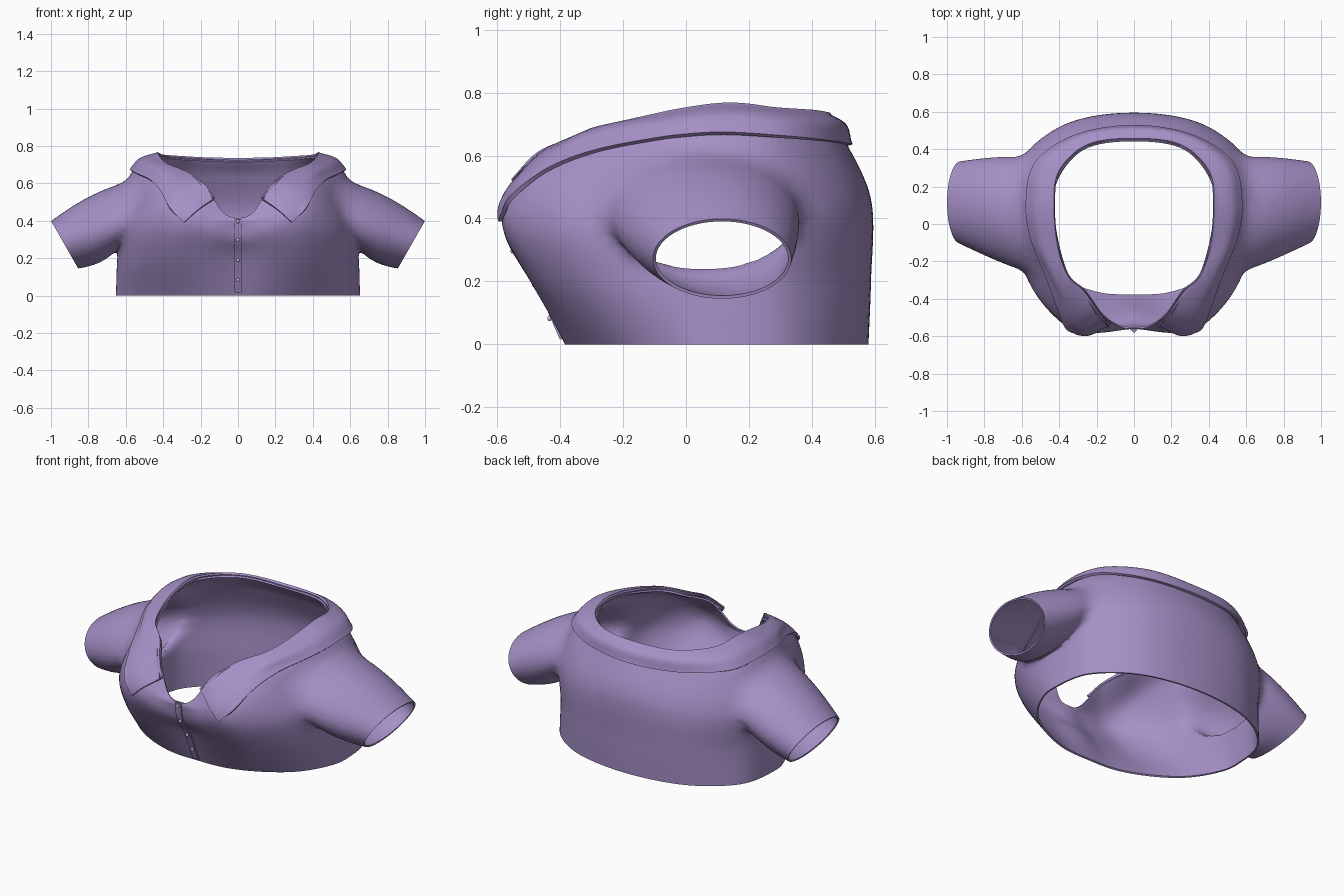
import bpy, bmesh, math
from mathutils import Vector
from mathutils.bvhtree import BVHTree

if "Cube" in bpy.data.objects:
    bpy.data.objects.remove(bpy.data.objects["Cube"])

fabric = bpy.data.materials.new("fabric")
fabric.diffuse_color = (0.38, 0.28, 0.57, 1)
fabric.use_nodes = True
fabric.node_tree.nodes["Principled BSDF"].inputs["Base Color"].default_value = fabric.diffuse_color
button_mat = bpy.data.materials.new("button")
button_mat.diffuse_color = (0.62, 0.55, 0.75, 1)
button_mat.use_nodes = True
button_mat.node_tree.nodes["Principled BSDF"].inputs["Base Color"].default_value = button_mat.diffuse_color


def flip(p):
    return Vector((-p.x, p.y, p.z))


def spline(pts, t, sym0=False, sym1=False):
    """Catmull-Rom through pts, t in 0..1; sym ends continue across x = 0."""
    p = [Vector(q) for q in pts]
    a = flip(p[1]) if sym0 else 2 * p[0] - p[1]
    b = flip(p[-2]) if sym1 else 2 * p[-1] - p[-2]
    p = [a] + p + [b]
    f = t * (len(pts) - 1)
    i = min(int(f), len(pts) - 2)
    f -= i
    p0, p1, p2, p3 = p[i:i + 4]
    return 0.5 * (2 * p1 + (p2 - p0) * f + (2 * p0 - 5 * p1 + 4 * p2 - p3) * f * f
                  + (3 * p1 - p0 - 3 * p2 + p3) * f ** 3)


def grid(bm, rows):
    vs = [[bm.verts.new(p) for p in r] for r in rows]
    for r0, r1 in zip(vs, vs[1:]):
        for k in range(len(r0) - 1):
            bm.faces.new((r0[k], r0[k + 1], r1[k + 1], r1[k]))
    return vs


def finish(name, bm, thick=0, mirror=True, mat=fabric, angle=35):
    me = bpy.data.meshes.new(name)
    bm.to_mesh(me)
    bm.free()
    ob = bpy.data.objects.new(name, me)
    bpy.context.collection.objects.link(ob)
    me.materials.append(mat)
    if mirror:
        m = ob.modifiers.new("mirror", 'MIRROR')
        m.merge_threshold = 0.0005
    if thick:
        s = ob.modifiers.new("thickness", 'SOLIDIFY')
        s.thickness, s.offset = thick, -1
    bpy.ops.object.select_all(action='DESELECT')
    ob.select_set(True)
    bpy.context.view_layer.objects.active = ob
    bpy.ops.object.convert(target='MESH')
    bpy.ops.object.shade_smooth_by_angle(angle=math.radians(angle))
    return ob


# Half torso guide lines, each running from centre front to centre back
hem = [(0, -.385, 0), (.18, -.375, 0), (.36, -.31, 0), (.52, -.2, 0), (.62, -.05, 0),
       (.652, .1, 0), (.6, .34, 0), (.36, .52, 0), (0, .58, 0)]
waist = [(0, -.475, .2), (.18, -.495, .2), (.36, -.46, .2), (.52, -.33, .2), (.615, -.15, .2),
         (.645, .08, .2), (.6, .33, .2), (.36, .53, .2), (0, .588, .2)]
chest = [(0, -.54, .3), (.17, -.57, .33), (.34, -.555, .36), (.5, -.41, .38), (.595, -.2, .4),
         (.625, .05, .42), (.605, .33, .42), (.36, .53, .43), (0, .59, .45)]
yoke = [(0, -.56, .385), (.13, -.575, .405), (.27, -.57, .46), (.38, -.47, .54), (.47, -.27, .605),
        (.565, 0, .65), (.54, .27, .645), (.32, .46, .63), (0, .515, .63)]
neck = [(0, -.56, .415), (.08, -.548, .445), (.17, -.485, .575), (.26, -.36, .64), (.36, -.26, .68),
        (.425, 0, .735), (.42, .22, .745), (.27, .405, .73), (0, .45, .72)]
COLS, ROWS = 72, 44
lines = [[spline(g, c / COLS, True, True) for c in range(COLS + 1)]
         for g in (hem, waist, chest, yoke, neck)]
rows = [[spline([l[c] for l in lines], r / ROWS) for c in range(COLS + 1)] for r in range(ROWS + 1)]
bm = bmesh.new()
grid(bm, rows)
bm.normal_update()
surface = BVHTree.FromBMesh(bm)

# Armhole cut in the torso, snapped to an ellipse
AY, AZ, RY, RZ = .05, .43, .31, .185


def arm(co):
    return (co.y - AY) / RY, (co.z - AZ) / RZ


def inside(v):
    return v.co.x > .4 and math.hypot(*arm(v.co)) < 1


bmesh.ops.delete(bm, geom=[f for f in bm.faces if any(inside(v) for v in f.verts)], context='FACES')
edges = [e for e in bm.edges if e.is_boundary
         and all(v.co.x > .4 and .1 < v.co.z and math.hypot(*arm(v.co)) < 1.35 for v in e.verts)]
ring = {v for e in edges for v in e.verts}
angle = {}
for v in ring:
    y, z = arm(v.co)
    a = angle[v] = math.atan2(z, y)
    ty, tz = AY + RY * math.cos(a), AZ + RZ * math.sin(a)
    hit = surface.ray_cast(Vector((2, ty, tz)), Vector((-1, 0, 0)))[0]
    v.co = hit if hit else Vector((v.co.x, ty, tz))

# Sleeve grown from the armhole to the tilted oval cuff
STEPS = 14
root = {v: (v.co.copy(), angle[v]) for v in ring}
prev = {v: v for v in ring}
blend = set(ring)
for k in range(1, STEPS + 1):
    t = k / STEPS
    cur = {}
    for v, (p, a) in root.items():
        c, s = math.cos(a), math.sin(a)
        cuff = Vector((.927 + .0725 * s, .115 + .22 * c, .272 + .127 * s))
        out = Vector((.4 * s, c * .4, .9 * s)) * .02 * math.sin(math.pi * t)
        cur[v] = bm.verts.new(p.lerp(cuff, t) + out)
    for e in edges:
        a, b = e.verts
        bm.faces.new((prev[a], prev[b], cur[b], cur[a]))
    prev = cur
    if k < 4:
        blend |= set(cur.values())
blend |= {v for v in bm.verts if v.co.x > .4 and .1 < v.co.z < .68
          and v.co.x < .66 and math.hypot(*arm(v.co)) < 1.15 and not v.is_boundary}
for i in range(8):
    bmesh.ops.smooth_vert(bm, verts=list(blend), factor=.5, use_axis_x=True, use_axis_y=True, use_axis_z=True)
bmesh.ops.recalc_face_normals(bm, faces=bm.faces[:])
bm.faces.ensure_lookup_table()
f = min(bm.faces, key=lambda q: (q.calc_center_median() - Vector((0, .58, .05))).length)
if f.normal.y < 0:
    bmesh.ops.reverse_faces(bm, faces=bm.faces[:])
finish("shirt_body", bm, .01)

# Turned-down collar: inner roll line and outer falling edge, front to back
inner = [(.13, -.545, .52), (.2, -.465, .61), (.27, -.365, .66), (.36, -.27, .695),
         (.41, -.12, .725), (.43, .1, .762), (.4, .29, .75), (.24, .425, .738), (0, .452, .73)]
outer = [(.29, -.595, .39), (.365, -.56, .47), (.415, -.44, .56), (.465, -.28, .615),
         (.545, -.1, .655), (.58, .1, .675), (.53, .33, .662), (.31, .48, .645), (0, .528, .635)]
N, M = 80, 14
rows = [[] for _ in range(M + 1)]
for c in range(N + 1):
    u = c / N
    i, o = spline(inner, u, False, True), spline(outer, u, False, True)
    lift = .006 + .02 * min(1, u * 3)
    mid = (i + o) / 2 + Vector((i.x, i.y - .05, .35)).normalized() * lift
    tuck = i + Vector((-i.x, .05 - i.y, -1)).normalized() * .004 - Vector((0, 0, .02 * min(1, u * 4)))
    for r in range(M + 1):
        p = spline([tuck, i, mid, o], r / M)
        if r > M // 4:
            co, n, _, _ = surface.find_nearest(p)
            gap = (p - co).dot(n)
            if gap < .016:
                p += n * (.016 - gap)
        if c == N:
            p.x = 0
        rows[r].append(p)
bm = bmesh.new()
grid(bm, rows[::-1])
finish("collar", bm, .014)


def front(x, z):
    return surface.ray_cast(Vector((abs(x) + .0005, -2, z)), Vector((0, 1, 0)))[0].y


# Button placket down the centre front
bm = bmesh.new()
zs = [.015 + .395 * k / 30 for k in range(31)]
grid(bm, [[(x, front(0, z) - .009, z) for x in (-.019, 0, .019)] for z in zs])
finish("placket", bm, .009, False)

# Buttons
for z in (.395, .297, .19, .083):
    bm = bmesh.new()
    bmesh.ops.create_uvsphere(bm, u_segments=16, v_segments=8, radius=.009)
    for v in bm.verts:
        v.co = Vector((v.co.x, v.co.y * .8 + front(0, z) - .012, v.co.z + z))
    finish("button", bm, 0, False, button_mat)
